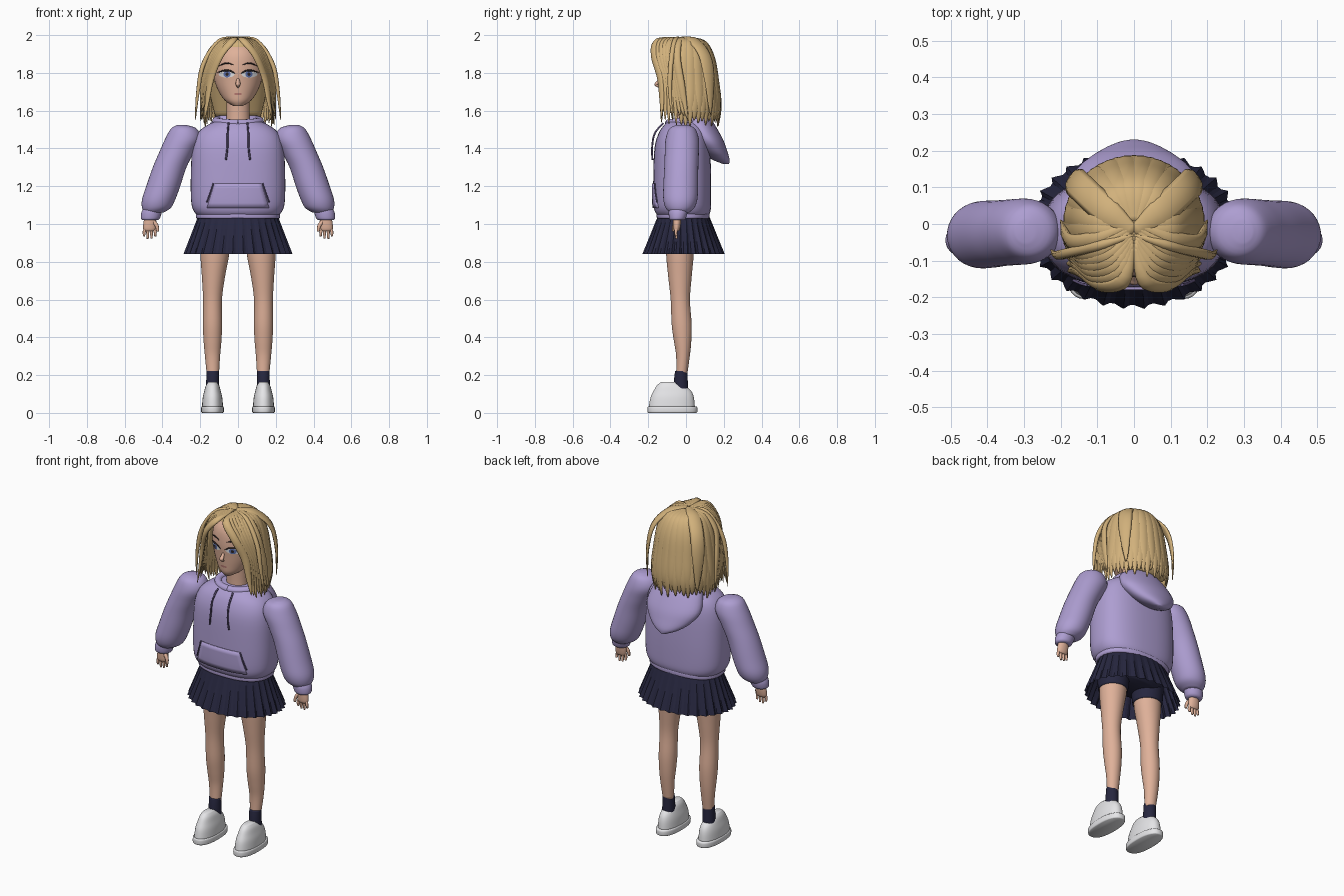
import bpy, bmesh, math, random
from mathutils import Vector

random.seed(4)
if "Cube" in bpy.data.objects:
    bpy.data.objects.remove(bpy.data.objects["Cube"])


def material(name, rgb):
    m = bpy.data.materials.new(name)
    m.use_nodes = True
    m.diffuse_color = (*rgb, 1)
    for node in m.node_tree.nodes:
        if node.type == 'BSDF_PRINCIPLED':
            node.inputs["Base Color"].default_value = (*rgb, 1)
    return m


SKIN = material("skin", (.74, .44, .32))
HAIR = material("blonde", (.64, .44, .20))
LILAC = material("lilac", (.42, .34, .64))
PLUM = material("dark_lilac", (.12, .09, .2))
NAVY = material("navy", (.02, .02, .05))
WHITE = material("white", (.8, .8, .82))
BLUE = material("iris_blue", (.12, .18, .45))
DARK = material("dark_brown", (.03, .02, .02))
LIP = material("lip", (.48, .2, .17))


def finish(name, bm, mat, smooth=True, front=False):
    bmesh.ops.recalc_face_normals(bm, faces=bm.faces)
    for f in bm.faces:
        f.smooth = smooth
        if front and f.normal.y > 0:
            f.normal_flip()
    me = bpy.data.meshes.new(name)
    bm.to_mesh(me)
    bm.free()
    me.materials.append(mat)
    ob = bpy.data.objects.new(name, me)
    bpy.context.scene.collection.objects.link(ob)
    return ob


def spline(pts, k=4):
    """Catmull-Rom through tuples of any length."""
    p = [pts[0], *pts, pts[-1]]
    out = []
    for i in range(len(pts) - 1):
        for j in range(k):
            t = j / k
            out.append(tuple(
                .5 * (2*b + (c-a)*t + (2*a-5*b+4*c-d)*t*t + (3*b-a-3*c+d)*t**3)
                for a, b, c, d in zip(*p[i:i+4])))
    return out + [tuple(pts[-1])]


def skin_rings(bm, rings, cap=True):
    vs = [[bm.verts.new(co) for co in r] for r in rings]
    n = len(vs[0])
    for a, b in zip(vs, vs[1:]):
        for i in range(n):
            bm.faces.new((a[i], a[(i+1) % n], b[(i+1) % n], b[i]))
    if cap:
        bm.faces.new(vs[0])
        bm.faces.new(vs[-1])


def loft(name, rings, mat, n=2, s=1, k=4, seg=36):
    """Stack of level oval sections, each (x, y, z, rx, ry)."""
    def power(v):
        return math.copysign(abs(v) ** (2 / n), v)
    bm = bmesh.new()
    angles = [2 * math.pi * i / seg for i in range(seg)]
    skin_rings(bm, [[(s * (x + rx*power(math.cos(a))), y + ry*power(math.sin(a)), z)
                     for a in angles] for x, y, z, rx, ry in spline(rings, k)])
    return finish(name, bm, mat)


def front_y(rings, x, z, n=2):
    """Front surface of a loft at x, z."""
    d = spline(rings)
    for a, b in zip(d, d[1:]):
        if min(a[2], b[2]) <= z <= max(a[2], b[2]):
            t = (z - a[2]) / (b[2] - a[2])
            _, y, _, rx, ry = (p + (q - p) * t for p, q in zip(a, b))
            return y - ry * max(0, 1 - abs(x / rx) ** n) ** (1 / n)
    return 0


def lock_taper(u):
    return min(1, .35 + 3*u) * (1 if u < .6 else 1 - .92 * ((u - .6) / .4) ** 1.5)


def spindle(u):
    return .3 + .7 * math.sin(math.pi * u)


def sweep(bm, path, w, t, taper=lambda u: 1, seg=8, k=5):
    """Oval tube along a path, flat side turned away from the head."""
    pts = [Vector(p) for p in spline(path, k)]
    rings = []
    for i, p in enumerate(pts):
        tan = (pts[min(i+1, len(pts)-1)] - pts[max(i-1, 0)]).normalized()
        side = tan.cross(p - Vector((0, 0, 1.78))).normalized()
        out = side.cross(tan)
        f = taper(i / (len(pts) - 1))
        rings.append([p + f * (side*w*math.cos(a) + out*t*math.sin(a))
                      for a in (2*math.pi*j/seg for j in range(seg))])
    skin_rings(bm, rings)


def tube(name, path, w, t, mat, taper=lambda u: 1):
    bm = bmesh.new()
    sweep(bm, path, w, t, taper)
    return finish(name, bm, mat)


# Head and neck
HEAD = [(0, -.085, 1.625, .025, .03), (0, -.06, 1.65, .065, .07), (0, -.035, 1.69, .096, .1),
        (0, -.02, 1.75, .122, .12), (0, -.015, 1.82, .133, .13), (0, -.01, 1.9, .122, .125),
        (0, -.005, 1.95, .085, .09), (0, 0, 1.975, .03, .03)]
loft("head", HEAD, SKIN)
loft("neck", [(0, -.005, 1.48, .068, .06), (0, -.005, 1.56, .062, .056), (0, -.01, 1.69, .062, .056)], SKIN)
tube("nose", [(0, -.135, 1.775), (0, -.15, 1.75), (0, -.158, 1.737), (0, -.135, 1.722)], .013, .009, SKIN, spindle)


# Painted face details that follow the head surface
def patch(name, cx, cz, a, b, off, mat):
    bm = bmesh.new()
    def vert(r, ang):
        x, z = cx + a*r*math.cos(ang), cz + b*r*math.sin(ang)
        return bm.verts.new((x, front_y(HEAD, x, z) - off, z))
    rows = [[vert(r / 3, math.pi * i / 10) for i in range(20)] for r in (1, 2, 3)]
    bm.faces.new(rows[0])
    for p, q in zip(rows, rows[1:]):
        for i in range(20):
            bm.faces.new((p[i], p[i-1], q[i-1], q[i]))
    finish(name, bm, mat, front=True)


def face_line(name, pts, w, mat):
    tube(name, [(x, front_y(HEAD, x, z) - .003, z) for x, z in pts], w, .004, mat, spindle)


for side, s in (("left", 1), ("right", -1)):
    patch(side + "_eye_white", s*.06, 1.793, .042, .018, .002, WHITE)
    patch(side + "_iris", s*.058, 1.793, .019, .017, .004, BLUE)
    patch(side + "_pupil", s*.058, 1.793, .008, .009, .006, DARK)
    face_line(side + "_lash", [(s*.015, 1.795), (s*.04, 1.81), (s*.075, 1.812), (s*.108, 1.802)], .005, DARK)
    face_line(side + "_brow", [(s*.025, 1.842), (s*.06, 1.852), (s*.1, 1.838)], .004, DARK)
patch("mouth", 0, 1.688, .021, .006, .003, LIP)

# Hair: under-layer, back locks, then parted front locks
loft("hair_under_layer", [(0, .1, 1.57, .12, .05), (0, .075, 1.7, .15, .09), (0, .04, 1.82, .155, .12),
                          (0, .015, 1.9, .14, .125), (0, 0, 1.96, .09, .1), (0, -.01, 1.988, .02, .03)], HAIR)
bm = bmesh.new()
BACK = [(.02, 1.985), (.1, 1.962), (.145, 1.88), (.168, 1.74), (.18, 1.63)]
for layer in (0, 1):
    for i in range(14 - layer):
        a = math.radians(-8 + 196 * (i + .5 * layer) / 13)
        tip = (.172, 1.53 + random.uniform(-.015, .035))
        sweep(bm, [(r*math.cos(a)*1.03, r*math.sin(a) - .012*(1 - r/.18), z - .012*layer)
                   for r, z in BACK + [tip]], .034, .012, lock_taper)
finish("back_hair", bm, HAIR)

FRONT = [((.006, -.06, 1.983), (.006, .0, 1.988)), ((.03, -.155, 1.97), (.1, -.04, 1.965)),
         ((.095, -.168, 1.89), (.165, -.05, 1.88)), ((.143, -.135, 1.77), (.187, -.03, 1.75)),
         ((.163, -.128, 1.65), (.192, -.01, 1.64))]
for side, s in (("left", 1), ("right", -1)):
    bm = bmesh.new()
    for i in range(8):
        t = i / 7
        path = [Vector(a).lerp(Vector(b), t) for a, b in FRONT]
        path.append(Vector((.18 + .02*t, -.13 + .14*t, 1.54 + random.uniform(-.02, .04))))
        sweep(bm, [(s*p.x, p.y, p.z) for p in path], .023, .012, lock_taper)
    # loose outer strand and swept-back wing
    for path, w in (([(0, -.03, 1.985), (.1, -.06, 1.968), (.182, -.08, 1.85), (.212, -.085, 1.7), (.226, -.07, 1.55)], .014),
                    ([(0, -.02, 1.988), (.08, .04, 1.97), (.145, .1, 1.89), (.168, .125, 1.75), (.165, .13, 1.58)], .04)):
        sweep(bm, [(s*x, y, z) for x, y, z in path], w, .012, lock_taper)
    finish(side + "_front_hair", bm, HAIR)

# Hoodie body, hem, hood and collar
TORSO = [(0, -.015, 1.045, .215, .135), (0, -.018, 1.07, .235, .148), (0, -.02, 1.12, .248, .153),
         (0, -.02, 1.25, .25, .153), (0, -.02, 1.4, .242, .147), (0, -.015, 1.48, .215, .13),
         (0, -.01, 1.525, .16, .105), (0, -.005, 1.55, .1, .08)]
loft("hoodie_body", TORSO, LILAC, n=2.5, seg=48)
loft("hoodie_hem", [(0, -.015, z, .222 - d, .14 - d) for z, d in ((1.028, .006), (1.035, 0), (1.055, 0), (1.064, .006))], LILAC, n=2.4, seg=48)
loft("hood", [(0, .06, 1.575, .1, .06), (0, .07, 1.53, .15, .08), (0, .11, 1.45, .172, .085),
              (0, .145, 1.39, .14, .072), (0, .18, 1.345, .085, .05), (0, .212, 1.318, .02, .016)], LILAC)
tube("hood_collar", [(.115*math.sin(a), -.09*math.cos(a), 1.545 - .012*math.cos(a))
                     for a in (math.pi*i/8 for i in range(17))], .022, .022, LILAC)

# Front pocket with slanted openings, and hood cords
bm = bmesh.new()
rows = []
for j in range(6):
    z = 1.085 + .13*j/5
    half = .165 - .04*j/5
    xs = [half * (i/6 - 1) for i in range(13)]
    rows.append([bm.verts.new((x, front_y(TORSO, x, z, 2.5) - .007, z)) for x in xs])
for a, b in zip(rows, rows[1:]):
    for i in range(12):
        bm.faces.new((a[i], a[i+1], b[i+1], b[i]))
pocket = finish("front_pocket", bm, LILAC, front=True)
solid = pocket.modifiers.new("thickness", 'SOLIDIFY')
solid.thickness = .01
for side, s in (("left", 1), ("right", -1)):
    tube(side + "_pocket_opening", [(s*x, front_y(TORSO, x, z, 2.5) - .006, z)
                                    for x, z in ((.13, 1.215), (.147, 1.165), (.165, 1.115))], .004, .004, PLUM)
    tube(side + "_cord", [(s*.05, -.12, 1.535), (s*.055, -.165, 1.48), (s*.056, -.179, 1.41), (s*.064, -.178, 1.34)], .005, .005, PLUM)

# Pleated skirt
bm = bmesh.new()
rings = []
for j in range(7):
    u = j / 6
    ring = []
    for i in range(32 * 4):
        a = 2 * math.pi * i / 128
        f = 1 + (.02 + .06*u) * ((0, .35, .7, .1)[i % 4] - .5)
        ring.append(((.212 + .074*u)*f*math.cos(a), -.013 + (.137 + .079*u)*f*math.sin(a), 1.04 - .2*u))
    rings.append(ring)
skin_rings(bm, rings, cap=False)
finish("pleated_skirt", bm, NAVY, smooth=False)
loft("shorts_seat", [(0, -.02, 1.03, .19, .12), (0, -.02, .95, .2, .12), (0, -.025, .91, .17, .09)], NAVY)

# Arms, legs and feet, mirrored
for side, s in (("left", 1), ("right", -1)):
    loft(side + "_sleeve", [(.297, -.02, 1.524, .025, .03), (.287, -.02, 1.505, .068, .068),
                            (.292, -.02, 1.45, .094, .088), (.325, -.022, 1.38, .092, .09),
                            (.362, -.025, 1.3, .089, .09), (.396, -.028, 1.2, .09, .092),
                            (.42, -.03, 1.13, .088, .09), (.432, -.032, 1.085, .076, .076),
                            (.445, -.035, 1.06, .05, .05)], LILAC, s=s)
    loft(side + "_cuff", [(.45, -.04, 1.085, .05, .048), (.458, -.042, 1.06, .054, .05),
                          (.464, -.045, 1.03, .05, .044), (.466, -.046, 1.02, .04, .036)], LILAC, s=s, seg=24)
    loft(side + "_palm", [(.463, -.047, 1.05, .026, .022), (.466, -.048, 1.01, .034, .022),
                          (.468, -.05, .975, .034, .018), (.468, -.05, .962, .026, .012)], SKIN, s=s, seg=20)
    bm = bmesh.new()
    for x, dx, tip in ((.444, -.006, .935), (.46, -.002, .924), (.476, .002, .922), (.491, .006, .936)):
        sweep(bm, [(s*x, -.05, .98), (s*(x+dx), -.054, .955), (s*(x+dx), -.05, tip)], .009, .009, lambda u: 1 - .4*u*u)
    sweep(bm, [(s*.45, -.055, 1.015), (s*.43, -.063, .99), (s*.425, -.066, .96)], .011, .011, lambda u: 1 - .4*u*u)
    finish(side + "_fingers", bm, SKIN)
    loft(side + "_leg", [(.12, -.03, .95, .076, .074), (.123, -.032, .84, .076, .073), (.13, -.032, .72, .061, .062),
                         (.135, -.03, .6, .05, .051), (.135, -.023, .47, .051, .053), (.135, -.018, .38, .047, .046),
                         (.135, -.016, .3, .04, .036), (.133, -.023, .2, .032, .029)], SKIN, s=s)
    loft(side + "_shorts_leg", [(.12, -.03, .96, .09, .088), (.121, -.031, .9, .087, .085), (.122, -.032, .856, .083, .08)], NAVY, s=s)
    loft(side + "_sock", [(.134, -.025, .223, .034, .032), (.134, -.027, .18, .034, .036), (.134, -.028, .09, .036, .04)], NAVY, s=s)
    loft(side + "_shoe_sole", [(.135, -.072, 0, .056, .128), (.135, -.072, .006, .06, .132),
                               (.135, -.072, .028, .06, .132), (.135, -.073, .035, .056, .127)], WHITE, n=2.4, s=s)
    loft(side + "_shoe_upper", [(.135, -.075, .03, .056, .122), (.135, -.073, .08, .052, .115), (.135, -.072, .115, .044, .1),
                                (.135, -.08, .145, .035, .074), (.135, -.09, .163, .022, .042)], WHITE, n=2.2, s=s)
